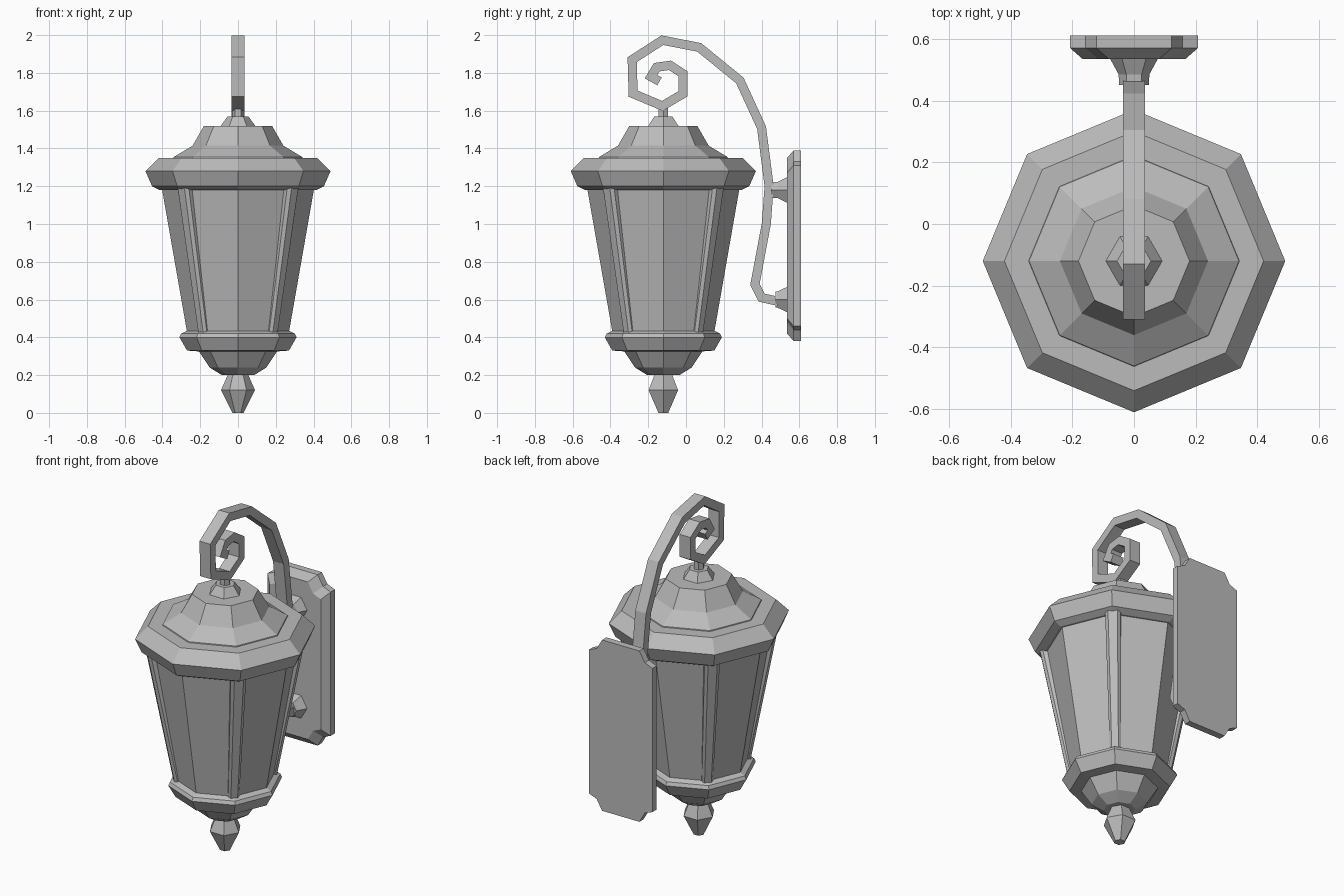
import bpy, bmesh, math
from mathutils import Vector

if "Cube" in bpy.data.objects:
    bpy.data.objects.remove(bpy.data.objects["Cube"])

metal = bpy.data.materials.new("grey_metal")
metal.use_nodes = True
GREY = (0.5, 0.5, 0.5, 1)
metal.diffuse_color = GREY
metal.node_tree.nodes["Principled BSDF"].inputs["Base Color"].default_value = GREY

CY = -0.12  # lantern axis


def finish(name, bm):
    bmesh.ops.recalc_face_normals(bm, faces=bm.faces)
    mesh = bpy.data.meshes.new(name)
    bm.to_mesh(mesh)
    bm.free()
    mesh.materials.append(metal)
    obj = bpy.data.objects.new(name, mesh)
    bpy.context.collection.objects.link(obj)
    return obj


def loft(name, rings, closed=False):
    """Skin a list of equal-length point rings, capping the ends."""
    bm = bmesh.new()
    rows = [[bm.verts.new(p) for p in ring] for ring in rings]
    pairs = list(zip(rows, rows[1:])) + ([(rows[-1], rows[0])] if closed else [])
    for a, b in pairs:
        for i in range(len(a)):
            j = (i + 1) % len(a)
            bm.faces.new((a[i], a[j], b[j], b[i]))
    if not closed:
        bm.faces.new(rows[0])
        bm.faces.new(rows[-1])
    return finish(name, bm)


def turned(name, profile, sides, closed=False):
    """Faceted vertical turning from (radius, z) pairs."""
    angles = [math.tau * i / sides for i in range(sides)]
    return loft(name, [[(r * math.cos(a), CY + r * math.sin(a), z) for a in angles]
                       for r, z in profile], closed)


# Lantern body, from finial to cap
turned("finial", [(0.03, 0), (0.09, 0.12), (0.055, 0.2)], 6)
turned("lower_cup", [(0.085, 0.2), (0.15, 0.24), (0.21, 0.33)], 8)
turned("sill", [(0.2, 0.325), (0.27, 0.33), (0.31, 0.4), (0.3, 0.42), (0.26, 0.44)], 8)
turned("glass", [(0.265, 0.4), (0.405, 1.2)], 8)
turned("roof_rim", [(0.36, 1.18), (0.415, 1.18), (0.455, 1.2), (0.49, 1.28),
                    (0.42, 1.35), (0.3, 1.35)], 8)
turned("roof", [(0.345, 1.34), (0.34, 1.355), (0.24, 1.415), (0.18, 1.52)], 8)
turned("roof_cap", [(0.095, 1.515), (0.055, 1.57), (0.03, 1.57), (0.03, 1.62)], 6)

# Corner posts on the diagonals, leaning with the glass
for k in range(4):
    a = math.pi / 4 + k * math.pi / 2
    out, side = Vector((math.cos(a), math.sin(a), 0)), Vector((-math.sin(a), math.cos(a), 0))
    rings = []
    for r, w, z in ((0.272, 0.03, 0.42), (0.422, 0.042, 1.2)):
        base = Vector((0, CY, z))
        rings.append([base + out * (r + d) + side * s for d, s in
                      ((-0.06, -w), (-0.01, -w), (0.006, -w * 0.6),
                       (0.006, w * 0.6), (-0.01, w), (-0.06, w))])
    loft("corner_post_%d" % (k + 1), rings)

# Scrolled arm: flat bar following a path in the side plane, as (y, z)
path = [Vector(p) for p in (
    (-.14, 1.755), (-.185, 1.78), (-.155, 1.83), (-.085, 1.84), (-.015, 1.795), (-.015, 1.69),
    (-.125, 1.625), (-.28, 1.69), (-.285, 1.87), (-.125, 1.973), (.07, 1.935),
    (.285, 1.76), (.40, 1.51), (.44, 1.2), (.425, 1.0), (.365, .68), (.40, .61), (.49, .59))]
HALF, WIDE = 0.024, 0.035
rings = []
for i, p in enumerate(path):
    before = (p - path[i - 1]).normalized() if i else (path[1] - p).normalized()
    after = (path[i + 1] - p).normalized() if i < len(path) - 1 else before
    t = (before + after).normalized()
    n = Vector((-t.y, t.x)) * HALF / max(t.dot(after), 0.6)
    rings.append([(x, p.x + s * n.x, p.y + s * n.y)
                  for x, s in ((-WIDE, -1), (WIDE, -1), (WIDE, 1), (-WIDE, 1))])
loft("scroll_arm", rings)

# Mounting studs between arm and plate
for name, z, y0 in (("upper_stud", 1.18, 0.45), ("lower_stud", 0.6, 0.475)):
    loft(name, [[(r * math.cos(math.tau * i / 6), y, z + r * math.sin(math.tau * i / 6))
                 for i in range(6)] for r, y in ((0.048, y0), (0.05, 0.485), (0.08, 0.54))])


# Wall plate with notched corners and a bevelled front
def plate_ring(y, inset):
    w, h = 0.207 - inset, 0.505 - inset
    corner = [(w, h - 0.08), (w - 0.05, h - 0.06), (w - 0.085, h)]
    quarter = corner + [(-x, z) for x, z in reversed(corner)]
    return [(x, y, 0.885 + z) for x, z in quarter + [(-x, -z) for x, z in quarter]]


loft("wall_plate", [plate_ring(0.61, 0), plate_ring(0.57, 0), plate_ring(0.535, 0.04)])
